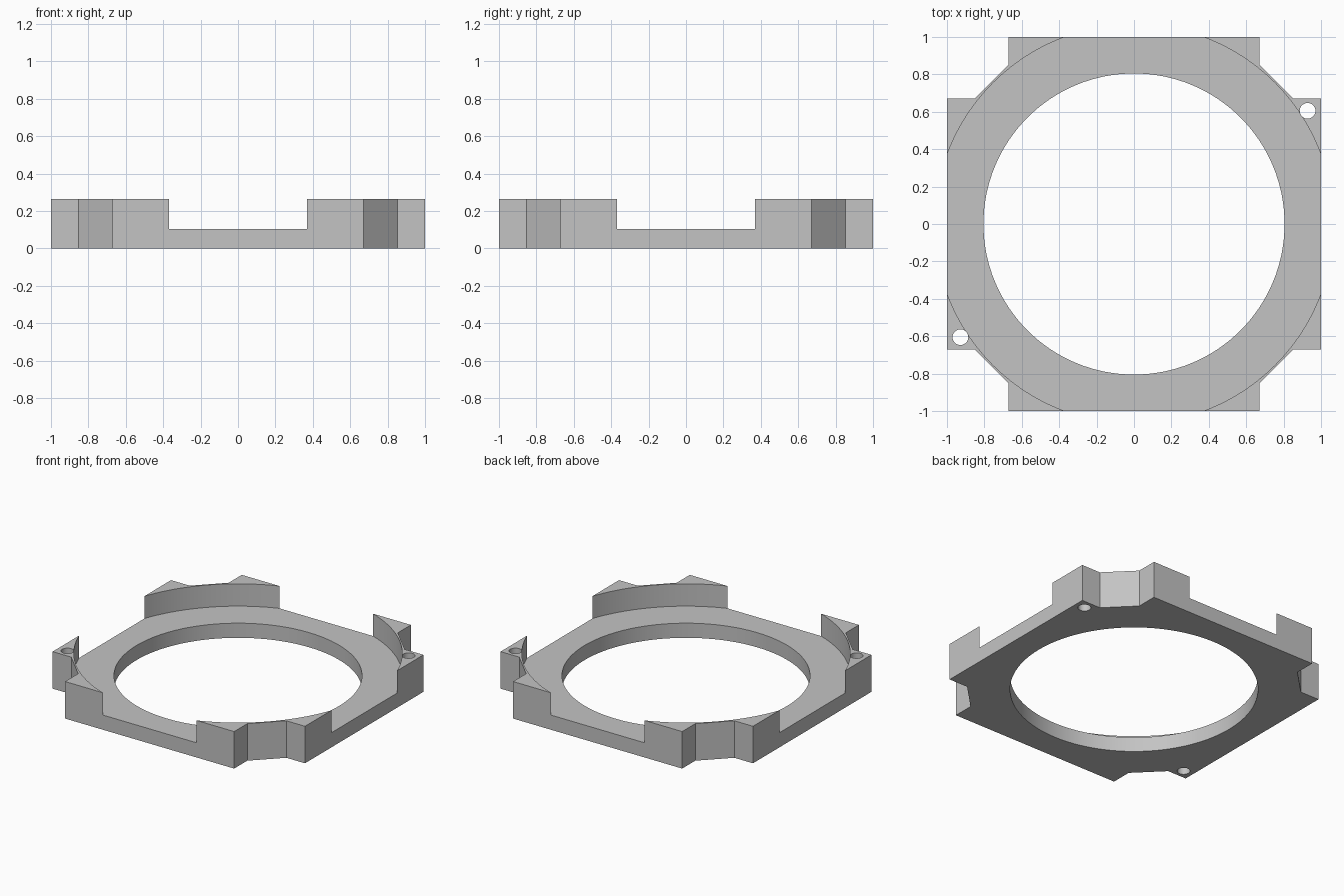
import bpy
import bmesh
import math

HEIGHT = 0.265      # top of the corner blocks
FLOOR = 0.105       # top of the base plate
TAB = 0.67          # where each side steps in at a corner
NOTCH = 0.852       # inner end of the step
BORE = 0.805
RECESS = math.hypot(1, 0.37)

cube = bpy.data.objects.get("Cube")
if cube:
    bpy.data.objects.remove(cube, do_unlink=True)

grey = bpy.data.materials.new("plain grey")
grey.use_nodes = True
colour = (0.55, 0.55, 0.55, 1)
grey.diffuse_color = colour
grey.node_tree.nodes["Principled BSDF"].inputs["Base Color"].default_value = colour


def prism(name, outline, bottom, top):
    """Extrude a flat outline from bottom to top."""
    bm = bmesh.new()
    face = bm.faces.new([bm.verts.new((x, y, bottom)) for x, y in outline])
    result = bmesh.ops.extrude_face_region(bm, geom=[face])
    for v in result["geom"]:
        if isinstance(v, bmesh.types.BMVert):
            v.co.z = top
    bmesh.ops.recalc_face_normals(bm, faces=bm.faces)
    mesh = bpy.data.meshes.new(name)
    bm.to_mesh(mesh)
    bm.free()
    obj = bpy.data.objects.new(name, mesh)
    bpy.context.collection.objects.link(obj)
    mesh.materials.append(grey)
    return obj


def circle(x, y, radius, sides):
    steps = [2 * math.pi * i / sides for i in range(sides)]
    return [(x + radius * math.cos(a), y + radius * math.sin(a)) for a in steps]


def cut(target, cutter):
    """Subtract the cutter and discard it."""
    cutter.hide_render = True
    mod = target.modifiers.new("cut", "BOOLEAN")
    mod.operation = "DIFFERENCE"
    mod.solver = "EXACT"
    mod.object = cutter
    bpy.context.view_layer.objects.active = target
    bpy.ops.object.modifier_apply(modifier=mod.name)
    bpy.data.objects.remove(cutter, do_unlink=True)


# Square body with a stepped, bevelled notch at every corner
corner = [(1, TAB), (NOTCH, TAB), (TAB, NOTCH), (TAB, 1)]
outline = []
for turn in range(4):
    outline += corner
    corner = [(-y, x) for x, y in corner]
frame = prism("mounting_frame", outline, 0, HEIGHT)

# Round recess, central bore and two screw holes at opposite corners
cut(frame, prism("recess_cutter", circle(0, 0, RECESS, 160), FLOOR, 1))
cut(frame, prism("bore_cutter", circle(0, 0, BORE, 128), -1, 1))
for side in (1, -1):
    hole = circle(side * 0.928, side * 0.605, 0.042, 32)
    cut(frame, prism("screw_hole_cutter", hole, -1, 1))

# Smooth the round walls and keep the machined edges crisp
bpy.ops.object.select_all(action="DESELECT")
frame.select_set(True)
bpy.context.view_layer.objects.active = frame
bpy.ops.object.shade_smooth_by_angle(angle=math.radians(25))
